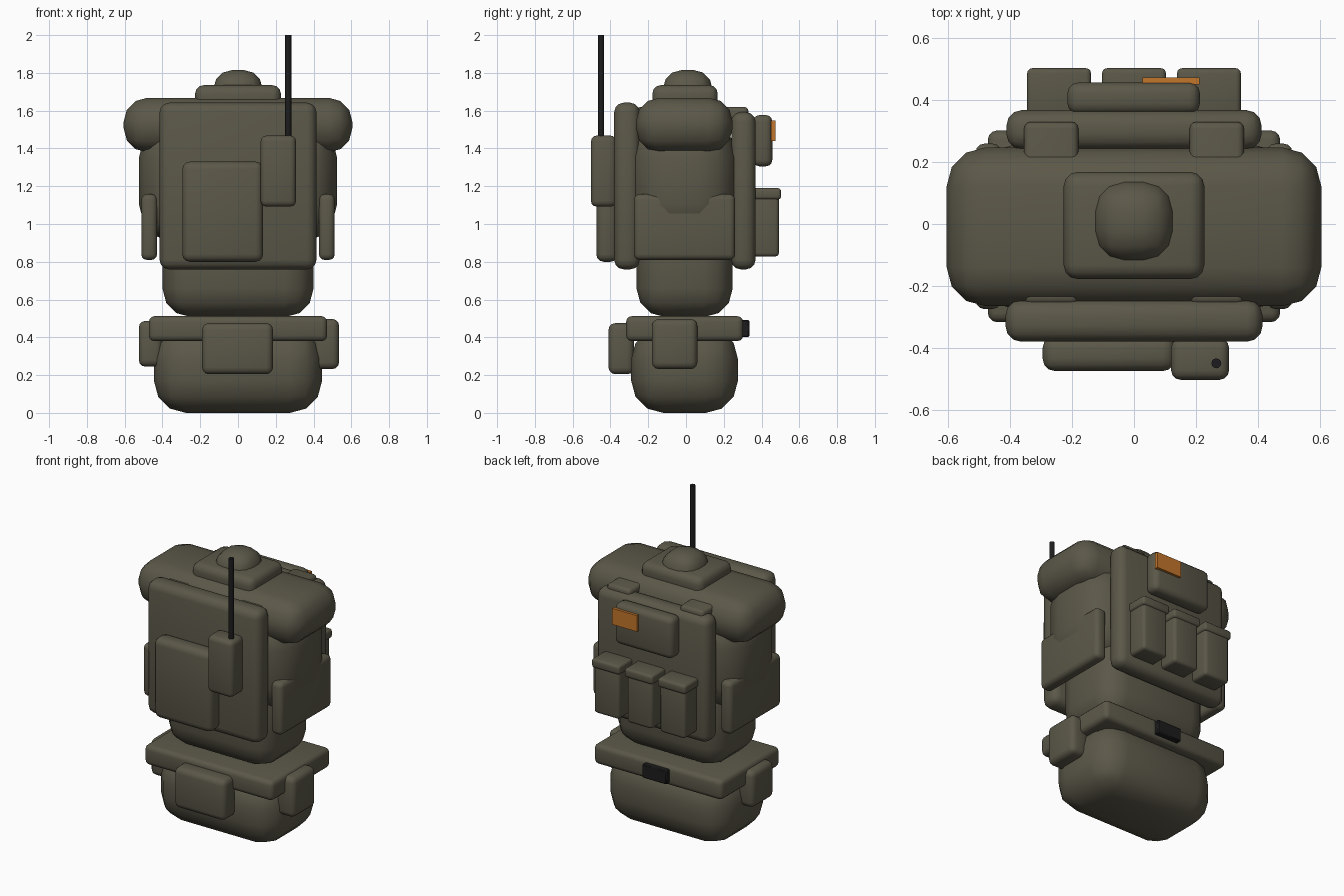
import bpy, bmesh, math

if "Cube" in bpy.data.objects:
    bpy.data.objects.remove(bpy.data.objects["Cube"])


def material(name, rgb):
    m = bpy.data.materials.new(name)
    m.diffuse_color = (*rgb, 1)
    m.use_nodes = True
    m.node_tree.nodes["Principled BSDF"].inputs["Base Color"].default_value = m.diffuse_color
    return m


OLIVE = material("olive_fabric", (0.105, 0.098, 0.066))
BLACK = material("black_plastic", (0.012, 0.012, 0.013))
ORANGE = material("orange_patch", (0.55, 0.18, 0.025))


def finish(name, bm, mat):
    me = bpy.data.meshes.new(name)
    bm.to_mesh(me)
    bm.free()
    me.materials.append(mat)
    ob = bpy.data.objects.new(name, me)
    bpy.context.collection.objects.link(ob)
    bpy.ops.object.select_all(action='DESELECT')
    ob.select_set(True)
    bpy.context.view_layer.objects.active = ob
    bpy.ops.object.shade_smooth_by_angle(angle=math.radians(42))
    return ob


def box(name, x, y, z, bevel=0.03, mat=OLIVE, segs=3):
    """Rounded box from (min, max) ranges on each axis."""
    bm = bmesh.new()
    bmesh.ops.create_cube(bm, size=1)
    for v in bm.verts:
        for i, (lo, hi) in enumerate((x, y, z)):
            v.co[i] = lo if v.co[i] < 0 else hi
    if bevel:
        bmesh.ops.bevel(bm, geom=bm.edges[:], offset=bevel, segments=segs,
                        profile=0.5, affect='EDGES', clamp_overlap=True)
    return finish(name, bm, mat)


def mirrored(name, x, y, z, bevel):
    box(name + "_right", x, y, z, bevel)
    box(name + "_left", (-x[1], -x[0]), y, z, bevel)


# body
box("pelvis", (-.445, .445), (-.29, .275), (0, .455), .17)
box("abdomen", (-.40, .40), (-.262, .247), (.508, 1.1), .15)
box("chest", (-.525, .525), (-.29, .272), (.905, 1.55), .20)
box("shoulders", (-.605, .605), (-.265, .247), (1.38, 1.668), .125)
box("collar", (-.227, .227), (-.178, .168), (1.6, 1.735), .045)
box("head", (-.13, .13), (-.122, .14), (1.56, 1.815), .10)

# belt with buckle and pouches
box("belt", (-.472, .472), (-.317, .302), (.38, .512), .03)
box("buckle", (-.09, .09), (.28, .335), (.402, .492), .006, BLACK, 1)
box("belt_pouch_front", (-.19, .185), (-.41, -.275), (.205, .475), .035)
box("belt_pouch_right", (.40, .535), (-.18, .06), (.232, .497), .035)
box("belt_pouch_left", (-.525, -.40), (-.18, .05), (.245, .487), .035)

# armour plates, straps over the shoulders and side panels
box("front_plate", (-.415, .415), (-.38, -.245), (.76, 1.642), .05)
box("back_plate", (-.412, .412), (.24, .368), (.76, 1.592), .05)
mirrored("shoulder_strap", (.18, .355), (-.26, .33), (1.52, 1.62), .022)
mirrored("side_panel", (.428, .512), (-.275, .26), (.81, 1.158), .03)

# front pocket, radio and antenna
box("front_pocket", (-.295, .133), (-.475, -.36), (.80, 1.33), .04)
box("radio", (.12, .307), (-.503, -.37), (1.092, 1.468), .03)
bm = bmesh.new()
bmesh.ops.create_cone(bm, cap_ends=True, segments=12, radius1=.016,
                      radius2=.016, depth=.6)
bmesh.ops.translate(bm, verts=bm.verts[:], vec=(.266, -.45, 1.7))
finish("antenna", bm, BLACK)

# back pouch with patch
box("upper_back_pouch", (-.215, .213), (.355, .457), (1.305, 1.577), .035)
box("patch", (.028, .212), (.45, .473), (1.44, 1.547), 0, ORANGE)

# three magazine pouches with lids
for i, cx in enumerate((-.242, 0, .242)):
    box(f"magazine_pouch_{i + 1}", (cx - .093, cx + .093), (.35, .492),
        (.828, 1.17), .02)
    box(f"magazine_lid_{i + 1}", (cx - .103, cx + .103), (.35, .503),
        (1.13, 1.19), .016)
